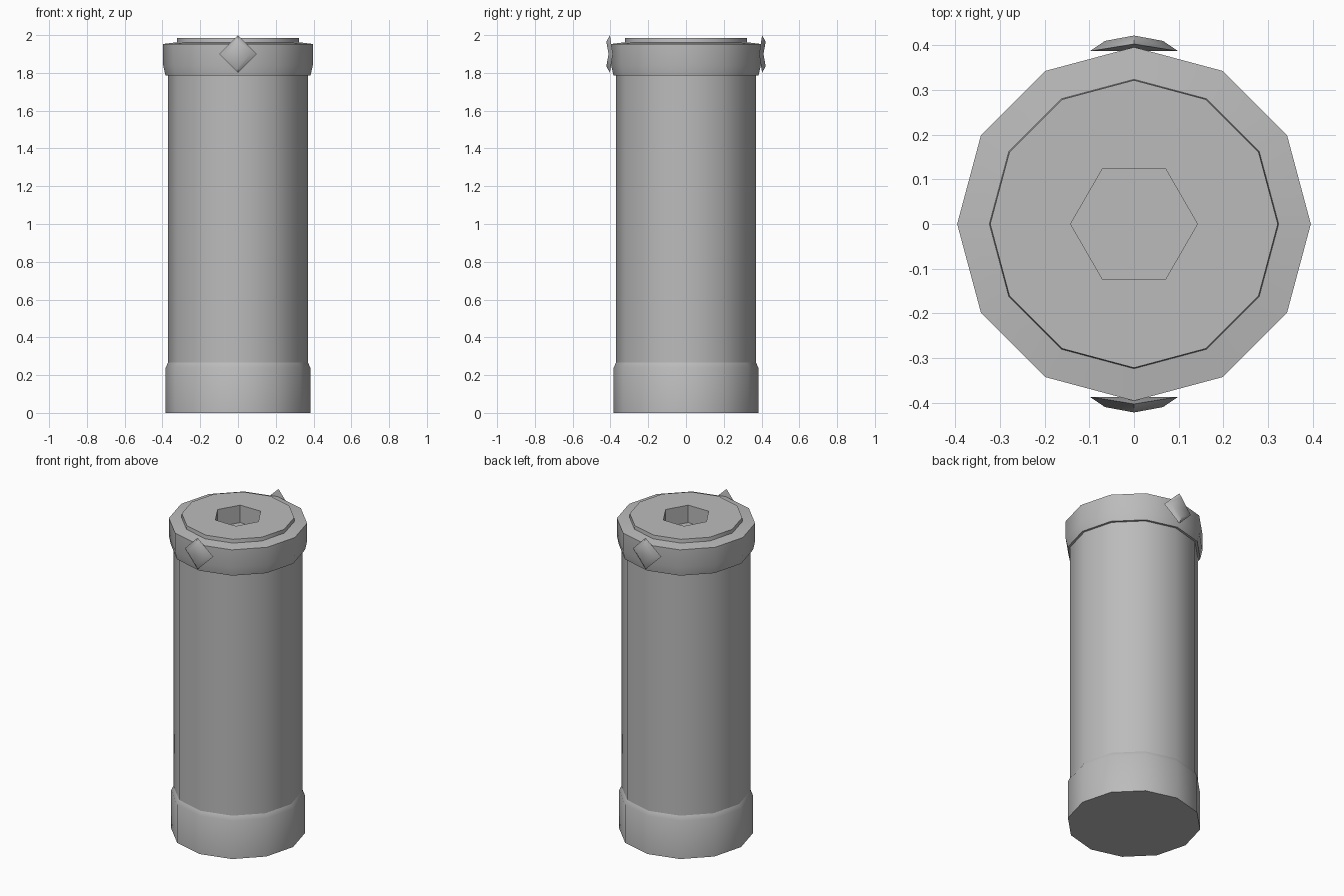
import bpy
import bmesh
from math import sin, cos, radians, tau

cube = bpy.data.objects.get("Cube")
if cube:
    bpy.data.objects.remove(cube, do_unlink=True)

SIDES = 12

grey = bpy.data.materials.new("plain grey")
grey.use_nodes = True
colour = (0.5, 0.5, 0.5, 1)
grey.diffuse_color = colour
grey.node_tree.nodes["Principled BSDF"].inputs["Base Color"].default_value = colour


def finish(name, bm, angle=35, fix_normals=True):
    if fix_normals:
        bmesh.ops.recalc_face_normals(bm, faces=bm.faces)
    mesh = bpy.data.meshes.new(name)
    bm.to_mesh(mesh)
    bm.free()
    mesh.materials.append(grey)
    obj = bpy.data.objects.new(name, mesh)
    bpy.context.collection.objects.link(obj)
    bpy.ops.object.select_all(action='DESELECT')
    obj.select_set(True)
    bpy.context.view_layer.objects.active = obj
    bpy.ops.object.shade_smooth_by_angle(angle=radians(angle))
    return obj


def turned(name, profile, cap_start=False, cap_end=False):
    """Twelve-sided lathe from (radius, z, is_hexagon) rings, listed bottom to top."""
    bm = bmesh.new()
    rings = []
    for radius, z, hexagon in profile:
        ring = []
        for i in range(SIDES):
            # Every second point of a hexagon ring is the middle of a side
            r = radius * cos(tau / SIDES) if hexagon and i % 2 else radius
            a = tau * i / SIDES
            ring.append(bm.verts.new((r * cos(a), r * sin(a), z)))
        rings.append(ring)
    for low, high in zip(rings, rings[1:]):
        for i in range(SIDES):
            j = (i + 1) % SIDES
            bm.faces.new((low[i], low[j], high[j], high[i]))
    if cap_start:
        bm.faces.new(rings[0][::-1])
    if cap_end:
        bm.faces.new(rings[-1])
    return finish(name, bm, fix_normals=False)


# Foot sleeve with a chamfered upper edge
turned("base_sleeve", [(0.383, 0, False), (0.383, 0.24, False),
                       (0.37, 0.267, False)], cap_start=True)

# Long barrel
turned("barrel", [(0.37, 0.267, False), (0.37, 1.785, False)])

# Collar flaring outwards
turned("collar", [(0.37, 1.785, False), (0.384, 1.785, False),
                  (0.396, 1.84, False), (0.396, 1.953, False),
                  (0.324, 1.962, False)])

# Raised top disc with a hexagonal socket
turned("socket_disc", [(0.324, 1.962, False), (0.322, 1.985, False),
                       (0.142, 1.985, True), (0.142, 1.875, True)],
       cap_end=True)


# Diamond studs: a folded back plate and a smaller folded face with sloped rims
def diamond_stud(name, side):
    bm = bmesh.new()

    def diamond(half, y_side, y_tip):
        points = [(half, y_side, 0), (0, y_tip, half),
                  (-half, y_side, 0), (0, y_tip, -half)]
        return [bm.verts.new((x, side * y, 1.9 + z)) for x, y, z in points]

    back = diamond(0.099, 0.387, 0.403)
    face = diamond(0.065, 0.41, 0.422)
    for loop in (back, face):
        bm.faces.new((loop[0], loop[1], loop[2]))
        bm.faces.new((loop[2], loop[3], loop[0]))
    for i in range(4):
        j = (i + 1) % 4
        bm.faces.new((back[i], back[j], face[j], face[i]))
    return finish(name, bm, angle=50)


diamond_stud("front_diamond_stud", -1)
diamond_stud("back_diamond_stud", 1)
